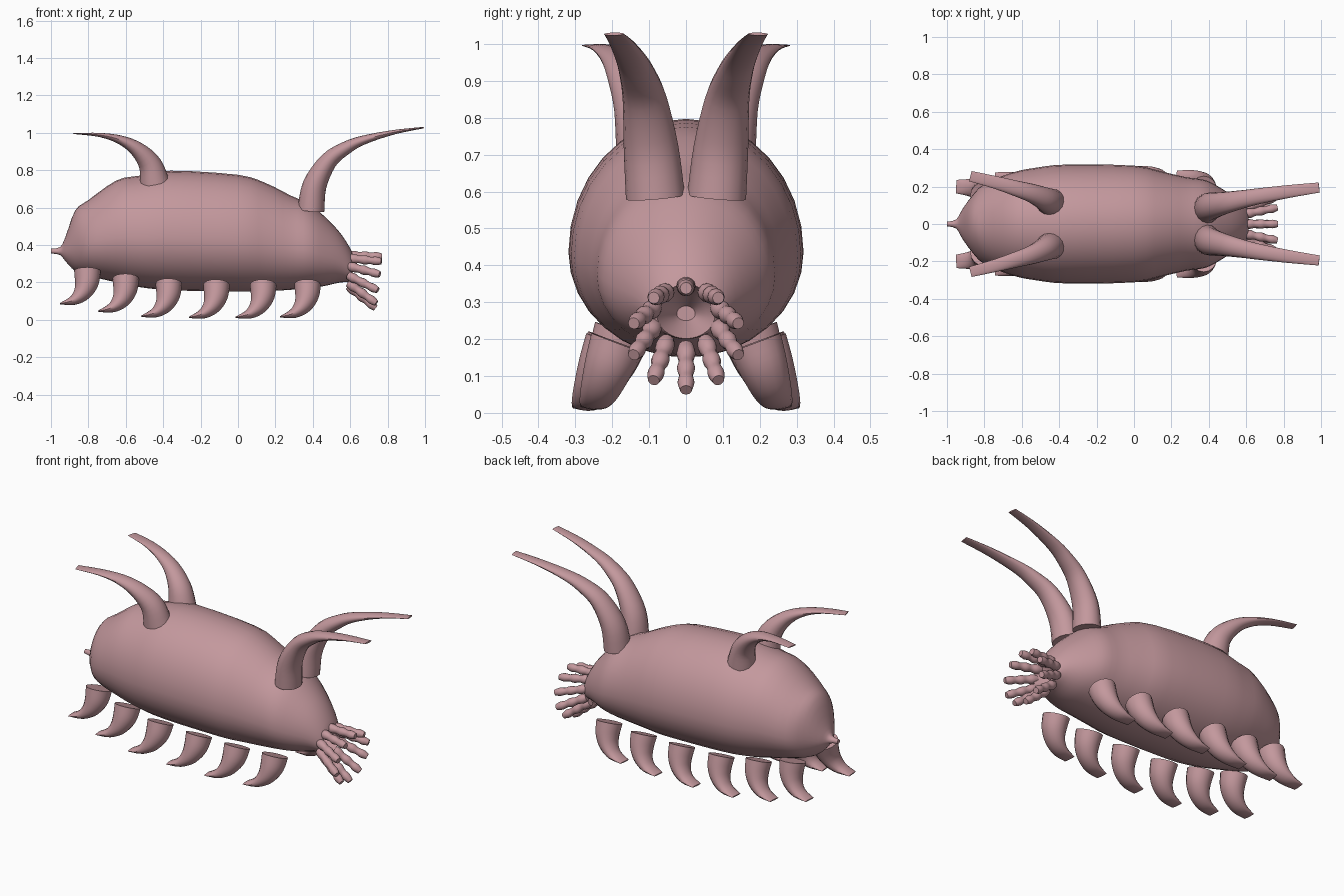
import bpy, bmesh, math
from mathutils import Vector

if "Cube" in bpy.data.objects:
    bpy.data.objects.remove(bpy.data.objects["Cube"])

SKIN = (0.55, 0.315, 0.338, 1)
skin = bpy.data.materials.new("dusty pink skin")
skin.use_nodes = True
skin.diffuse_color = SKIN
bsdf = skin.node_tree.nodes["Principled BSDF"]
bsdf.inputs["Base Color"].default_value = SKIN
bsdf.inputs["Roughness"].default_value = 0.7


def smooth_rows(rows, steps):
    """Catmull-Rom interpolation of rows of numbers."""
    out = []
    for i in range(len(rows) - 1):
        a, b, c, d = (rows[max(0, min(len(rows) - 1, i + k))] for k in (-1, 0, 1, 2))
        for s in range(steps):
            t = s / steps
            out.append([q + t / 2 * (r - p + t * (2 * p - 5 * q + 4 * r - w + t * (3 * (q - r) + w - p)))
                        for p, q, r, w in zip(a, b, c, d)])
    return out + [list(rows[-1])]


def loft(name, rings):
    """Skin a list of point rings and cap both ends."""
    bm = bmesh.new()
    loops = [[bm.verts.new(p) for p in ring] for ring in rings]
    n = len(loops[0])
    for a, b in zip(loops, loops[1:]):
        for i in range(n):
            j = (i + 1) % n
            bm.faces.new((a[i], a[j], b[j], b[i]))
    bm.faces.new(loops[0])
    bm.faces.new(loops[-1])
    bmesh.ops.recalc_face_normals(bm, faces=bm.faces)
    mesh = bpy.data.meshes.new(name)
    bm.to_mesh(mesh)
    bm.free()
    mesh.materials.append(skin)
    obj = bpy.data.objects.new(name, mesh)
    bpy.context.collection.objects.link(obj)
    bpy.ops.object.select_all(action='DESELECT')
    obj.select_set(True)
    bpy.context.view_layer.objects.active = obj
    bpy.ops.object.shade_smooth_by_angle(angle=math.radians(40))
    return obj


def tube(name, rows, steps=4, sides=16):
    """Rows are x, y, z, sideways half width, half thickness."""
    rows = smooth_rows(rows, steps)
    points = [Vector(r[:3]) for r in rows]
    rings = []
    for i, (p, r) in enumerate(zip(points, rows)):
        tangent = (points[min(i + 1, len(rows) - 1)] - points[max(i - 1, 0)]).normalized()
        side = Vector((0, 1, 0))
        side = (side - tangent * side.dot(tangent)).normalized()
        up = tangent.cross(side)
        angles = [math.tau * k / sides for k in range(sides)]
        rings.append([p + side * r[3] * math.cos(a) + up * r[4] * math.sin(a) for a in angles])
    return loft(name, rings)


def pair(name, rows, **kw):
    for label, s in (("left", 1), ("right", -1)):
        tube(f"{name}_{label}", [(x, s * y, z, a, b) for x, y, z, a, b in rows], **kw)


# Body: x, bottom, top, half width, ending in a hollow mouth
body = [
    (-1.00, 0.355, 0.38, 0.012), (-0.95, 0.345, 0.39, 0.025), (-0.92, 0.31, 0.45, 0.075),
    (-0.87, 0.26, 0.585, 0.145), (-0.80, 0.235, 0.64, 0.215), (-0.65, 0.2, 0.745, 0.275),
    (-0.53, 0.175, 0.77, 0.3), (-0.36, 0.158, 0.797, 0.318), (0.0, 0.15, 0.775, 0.312),
    (0.15, 0.153, 0.73, 0.28), (0.28, 0.16, 0.665, 0.25), (0.38, 0.17, 0.62, 0.235),
    (0.46, 0.18, 0.555, 0.195), (0.55, 0.2, 0.46, 0.135), (0.61, 0.2, 0.36, 0.085),
    (0.595, 0.21, 0.34, 0.07), (0.51, 0.25, 0.29, 0.025),
]
rings = []
for x, low, high, w in smooth_rows(body, 3):
    mid = low + 0.44 * (high - low)
    ring = []
    for k in range(32):
        a = math.tau * k / 32
        reach = high - mid if math.sin(a) > 0 else mid - low
        ring.append((x, w * math.cos(a), mid + reach * math.sin(a)))
    rings.append(ring)
loft("body", rings)

# Long swept horns
pair("front_horn", [
    (0.39, 0.083, 0.585, 0.08, 0.072), (0.41, 0.095, 0.72, 0.074, 0.064),
    (0.485, 0.112, 0.85, 0.06, 0.047), (0.58, 0.132, 0.92, 0.049, 0.035),
    (0.675, 0.15, 0.962, 0.042, 0.024), (0.835, 0.175, 1.003, 0.034, 0.012),
    (0.99, 0.195, 1.027, 0.027, 0.004)])
pair("rear_horn", [
    (-0.445, 0.115, 0.73, 0.075, 0.08), (-0.47, 0.13, 0.83, 0.066, 0.062),
    (-0.54, 0.162, 0.912, 0.052, 0.041), (-0.63, 0.19, 0.962, 0.042, 0.024),
    (-0.74, 0.222, 0.988, 0.034, 0.011), (-0.875, 0.256, 0.996, 0.028, 0.003)])

# Six pairs of hooked legs: top x, top z, top y, tip y
legs = [(-0.805, 0.26, 0.15, 0.2), (-0.6, 0.22, 0.175, 0.24), (-0.37, 0.193, 0.195, 0.265),
        (-0.115, 0.187, 0.2, 0.272), (0.135, 0.187, 0.2, 0.272), (0.372, 0.19, 0.185, 0.25)]
hook = [(0, 0, 0.076, 0.071), (-0.004, -0.06, 0.068, 0.064), (-0.028, -0.115, 0.057, 0.048),
        (-0.075, -0.155, 0.046, 0.027), (-0.145, -0.174, 0.036, 0.004)]
for n, (x, z, y0, y1) in enumerate(legs, 1):
    pair(f"leg_{n}", [(x + dx, y0 + (y1 - y0) * dz / -0.174, z + dz, a, b)
                      for dx, dz, a, b in hook])

# Ring of ten lumpy feelers around the mouth
lumps = [0.021, 0.026, 0.02, 0.025, 0.019, 0.023, 0.016]
for n in range(10):
    a = math.tau * n / 10
    c, s = math.sin(a), math.cos(a)
    rows = []
    for k, r in enumerate(lumps):
        t = k / (len(lumps) - 1)
        spread = 0.082 + 0.056 * t
        rows.append((0.59 + (0.163 + 0.017 * s) * t, c * spread * 1.08,
                     0.262 - 0.062 * t + s * spread, r, r))
    tube(f"feeler_{n + 1}", rows, steps=3, sides=12)
